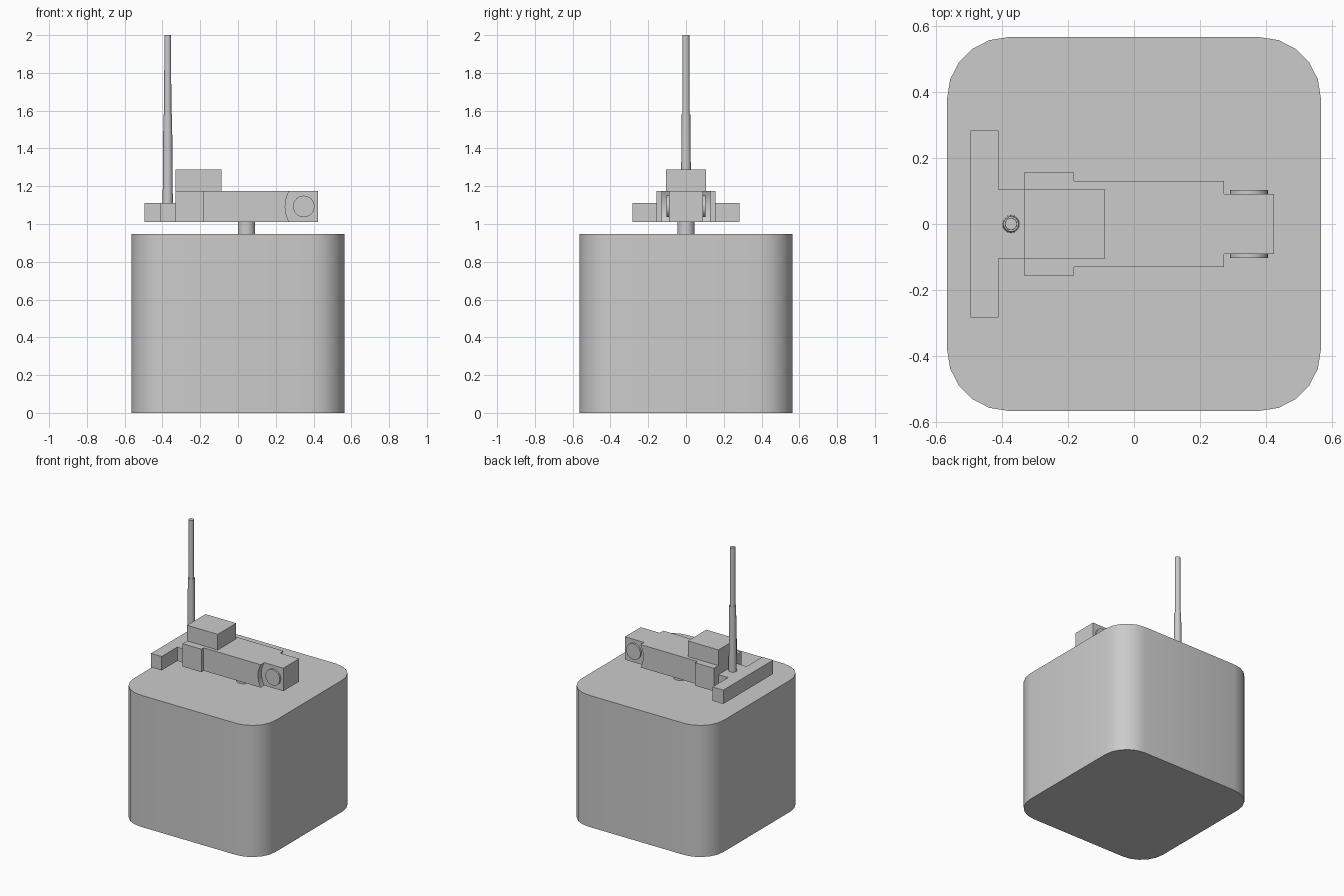
import bpy
import bmesh
from math import asin, cos, pi, radians, sin
from mathutils import Vector

if "Cube" in bpy.data.objects:
    bpy.data.objects.remove(bpy.data.objects["Cube"], do_unlink=True)

grey = bpy.data.materials.new("plain grey")
grey.use_nodes = True
colour = (0.6, 0.6, 0.6, 1)
grey.diffuse_color = colour
grey.node_tree.nodes["Principled BSDF"].inputs["Base Color"].default_value = colour


def prism(name, outline, direction, smooth=False):
    """Extrude a closed 3D outline along a direction."""
    bm = bmesh.new()
    face = bm.faces.new([bm.verts.new(p) for p in outline])
    moved = bmesh.ops.extrude_face_region(bm, geom=[face])["geom"]
    verts = [v for v in moved if isinstance(v, bmesh.types.BMVert)]
    bmesh.ops.translate(bm, verts=verts, vec=Vector(direction))
    bmesh.ops.recalc_face_normals(bm, faces=bm.faces)
    mesh = bpy.data.meshes.new(name)
    bm.to_mesh(mesh)
    bm.free()
    obj = bpy.data.objects.new(name, mesh)
    bpy.context.collection.objects.link(obj)
    finish(obj, name, smooth)


def finish(obj, name, smooth):
    obj.name = name
    obj.data.materials.append(grey)
    if smooth:
        bpy.ops.object.select_all(action="DESELECT")
        obj.select_set(True)
        bpy.context.view_layer.objects.active = obj
        bpy.ops.object.shade_smooth_by_angle(angle=radians(35))


def block(name, x0, x1, half_y, z0, z1):
    outline = [(x0, -half_y, z0), (x1, -half_y, z0), (x1, half_y, z0), (x0, half_y, z0)]
    prism(name, outline, (0, 0, z1 - z0))


def rod(name, location, r1, r2, depth, sides, tilt=0):
    bpy.ops.mesh.primitive_cone_add(vertices=sides, radius1=r1, radius2=r2, depth=depth,
                                    location=location, rotation=(tilt, 0, 0))
    finish(bpy.context.object, name, True)


# Rounded base
half, radius, steps = 0.565, 0.185, 5
outline = []
for corner, (sx, sy) in enumerate([(1, 1), (-1, 1), (-1, -1), (1, -1)]):
    for i in range(steps + 1):
        a = (corner + i / steps) * pi / 2
        outline.append((sx * (half - radius) + radius * cos(a),
                        sy * (half - radius) + radius * sin(a), 0))
prism("base", outline, (0, 0, 0.948), True)

# Pivot and the stepped body
low, top = 1.01, 1.175
rod("pivot", (0.045, 0, 0.98), 0.046, 0.046, 0.07, 24)
block("rear_crossbar", -0.495, -0.41, 0.283, low, 1.11)
block("rear_stem", -0.41, -0.33, 0.105, low, 1.11)
block("wide_body", -0.332, -0.182, 0.156, low, top)
block("raised_box", -0.332, -0.088, 0.105, top, 1.288)
block("nose_block", 0.24, 0.424, 0.09, low, top)

# Middle body, hollowed at the end that meets the nose
curve, rise = 0.165, (top - low) / 2
limit = asin(rise / curve)
hollow = []
for i in range(9):
    a = limit * (i / 4 - 1)
    hollow.append((0.272 + curve * (cos(limit) - cos(a)), -0.13, low + rise + curve * sin(a)))
prism("middle_body", [(-0.182, -0.13, top), (-0.182, -0.13, low)] + hollow, (0, 0.26, 0), True)

# Round plates on both sides of the nose
for side, name in ((1, "back_disc"), (-1, "front_disc")):
    rod(name, (0.348, side * 0.095, 1.093), 0.057, 0.057, 0.016, 24, pi / 2)

# Two-stage mast
rod("mast_lower", (-0.372, 0, 1.345), 0.027, 0.023, 0.47, 16)
rod("mast_upper", (-0.372, 0, 1.79), 0.019, 0.018, 0.42, 16)
